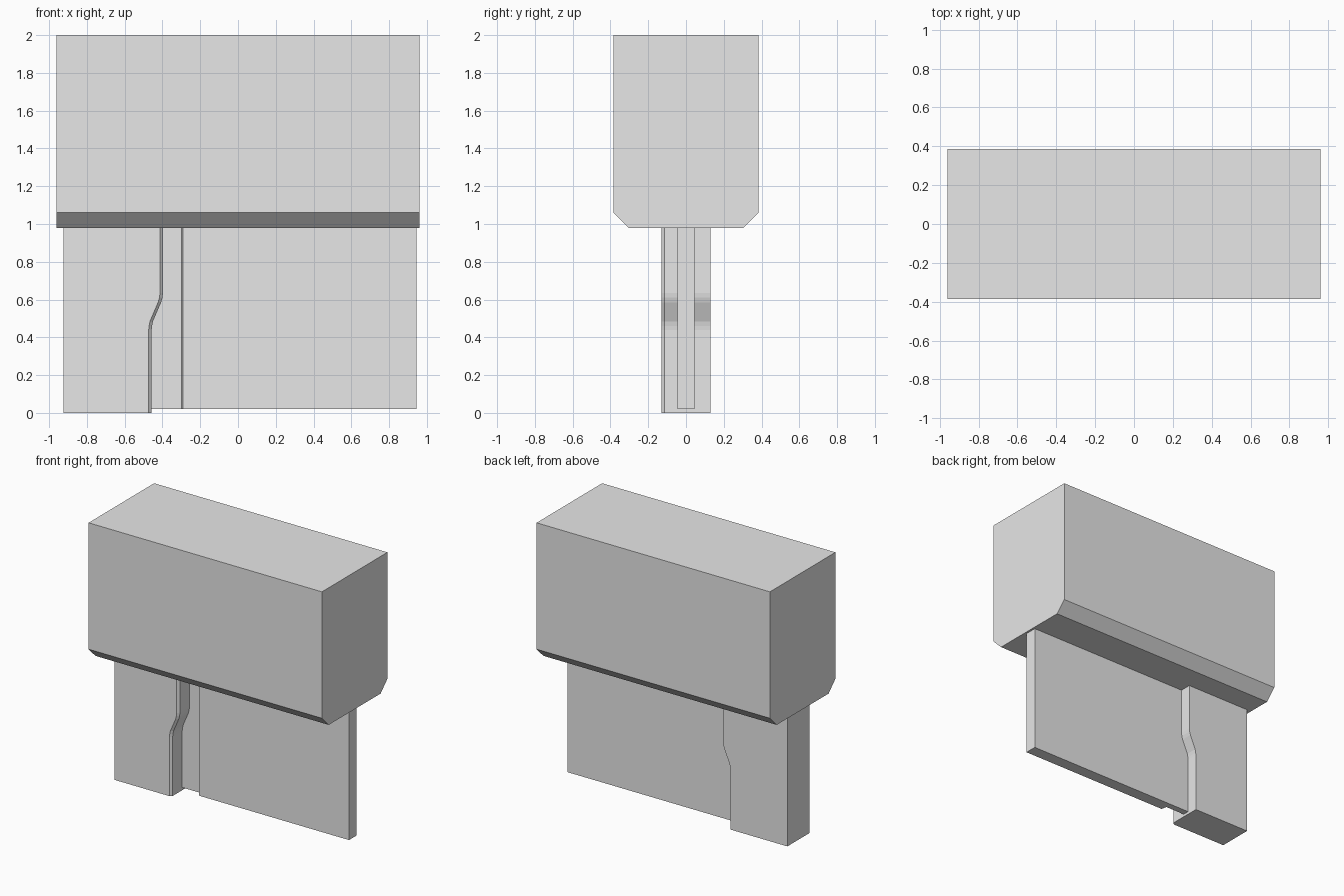
import bpy, bmesh

if "Cube" in bpy.data.objects:
    bpy.data.objects.remove(bpy.data.objects["Cube"])

grey = bpy.data.materials.new("plain grey")
grey.diffuse_color = (0.8, 0.8, 0.8, 1)
grey.use_nodes = True
grey.node_tree.nodes["Principled BSDF"].inputs["Base Color"].default_value = grey.diffuse_color


def loft(name, rings):
    """Join equal-length closed rings of points and cap both ends."""
    bm = bmesh.new()
    rows = [[bm.verts.new(p) for p in ring] for ring in rings]
    n = len(rows[0])
    for a, b in zip(rows, rows[1:]):
        for i in range(n):
            j = (i + 1) % n
            bm.faces.new((a[i], a[j], b[j], b[i]))
    bm.faces.new(rows[0])
    bm.faces.new(rows[-1])
    bmesh.ops.recalc_face_normals(bm, faces=bm.faces)
    mesh = bpy.data.meshes.new(name)
    bm.to_mesh(mesh)
    bm.free()
    mesh.materials.append(grey)
    obj = bpy.data.objects.new(name, mesh)
    bpy.context.collection.objects.link(obj)
    return obj


# Block head with chamfered lower long edges
half = [(0.305, 0.98), (0.385, 1.06), (0.385, 2.0)]
section = half + [(-y, z) for y, z in reversed(half)]
loft("head_block", [[(x, y, z) for y, z in section] for x in (-0.96, 0.96)])

# Thick leg with an S-shaped inner edge, chamfered on the front
edge = [(-0.457, 0.0), (-0.457, 0.44), (-0.455, 0.46), (-0.450, 0.485),
        (-0.407, 0.585), (-0.400, 0.61), (-0.397, 0.635), (-0.397, 0.98)]
left = [(-0.925, 0.98), (-0.925, 0.0)]
layers = [(0.13, 0.0), (-0.115, 0.0), (-0.13, 0.016)]
loft("thick_leg", [[(x - inset, y, z) for x, z in edge] +
                   [(x, y, z) for x, z in left] for y, inset in layers])

# Thin blade with a shallow front groove beside the leg
plan = [(-0.6, 0.045), (-0.6, -0.003), (-0.299, -0.003),
        (-0.291, -0.045), (0.945, -0.045), (0.945, 0.045)]
loft("thin_blade", [[(x, y, z) for x, y in plan] for z in (0.02, 0.98)])
